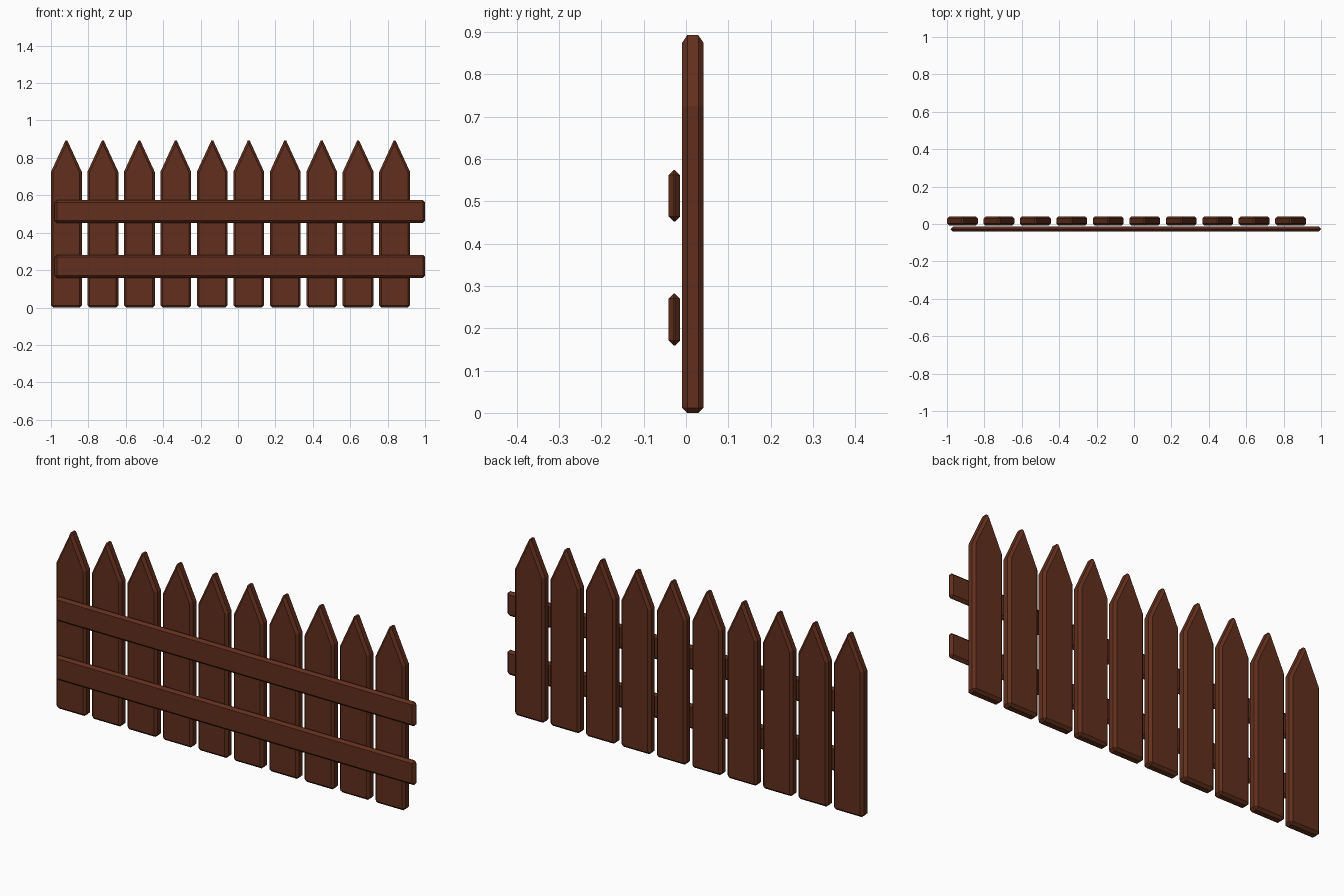
import bpy, bmesh

if "Cube" in bpy.data.objects:
    bpy.data.objects.remove(bpy.data.objects["Cube"])

wood = bpy.data.materials.new("dark_wood")
wood.diffuse_color = (0.12, 0.028, 0.012, 1)
wood.use_nodes = True
wood.node_tree.nodes["Principled BSDF"].inputs["Base Color"].default_value = wood.diffuse_color


def board(name, outline, y0, y1, bevel):
    """Extrude an x-z outline from y0 to y1 and chamfer its sharp edges."""
    bm = bmesh.new()
    face = bm.faces.new([bm.verts.new((x, y0, z)) for x, z in outline])
    ext = bmesh.ops.extrude_face_region(bm, geom=[face])
    moved = [v for v in ext["geom"] if isinstance(v, bmesh.types.BMVert)]
    bmesh.ops.translate(bm, verts=moved, vec=(0, y1 - y0, 0))
    bmesh.ops.recalc_face_normals(bm, faces=bm.faces)
    mesh = bpy.data.meshes.new(name)
    bm.to_mesh(mesh)
    bm.free()
    mesh.materials.append(wood)
    ob = bpy.data.objects.new(name, mesh)
    bpy.context.collection.objects.link(ob)
    # Angle limit leaves the shallow shoulder corners crisp
    mod = ob.modifiers.new("chamfer", "BEVEL")
    mod.width = bevel
    mod.segments = 1
    mod.limit_method = "ANGLE"
    mod.angle_limit = 0.5236
    return ob


# Pointed pickets
W, PITCH = 0.165, 0.195
for i in range(10):
    x = -1 + i * PITCH
    board(f"picket_{i + 1}",
          [(x, 0), (x + W, 0), (x + W, 0.725), (x + W / 2, 0.904), (x, 0.725)],
          -0.009, 0.041, 0.012)

# Horizontal rails on the front
for name, z0, z1 in (("lower_rail", 0.159, 0.282), ("upper_rail", 0.452, 0.574)):
    board(name, [(-0.98, z0), (1, z0), (1, z1), (-0.98, z1)],
          -0.041, -0.014, 0.012)
